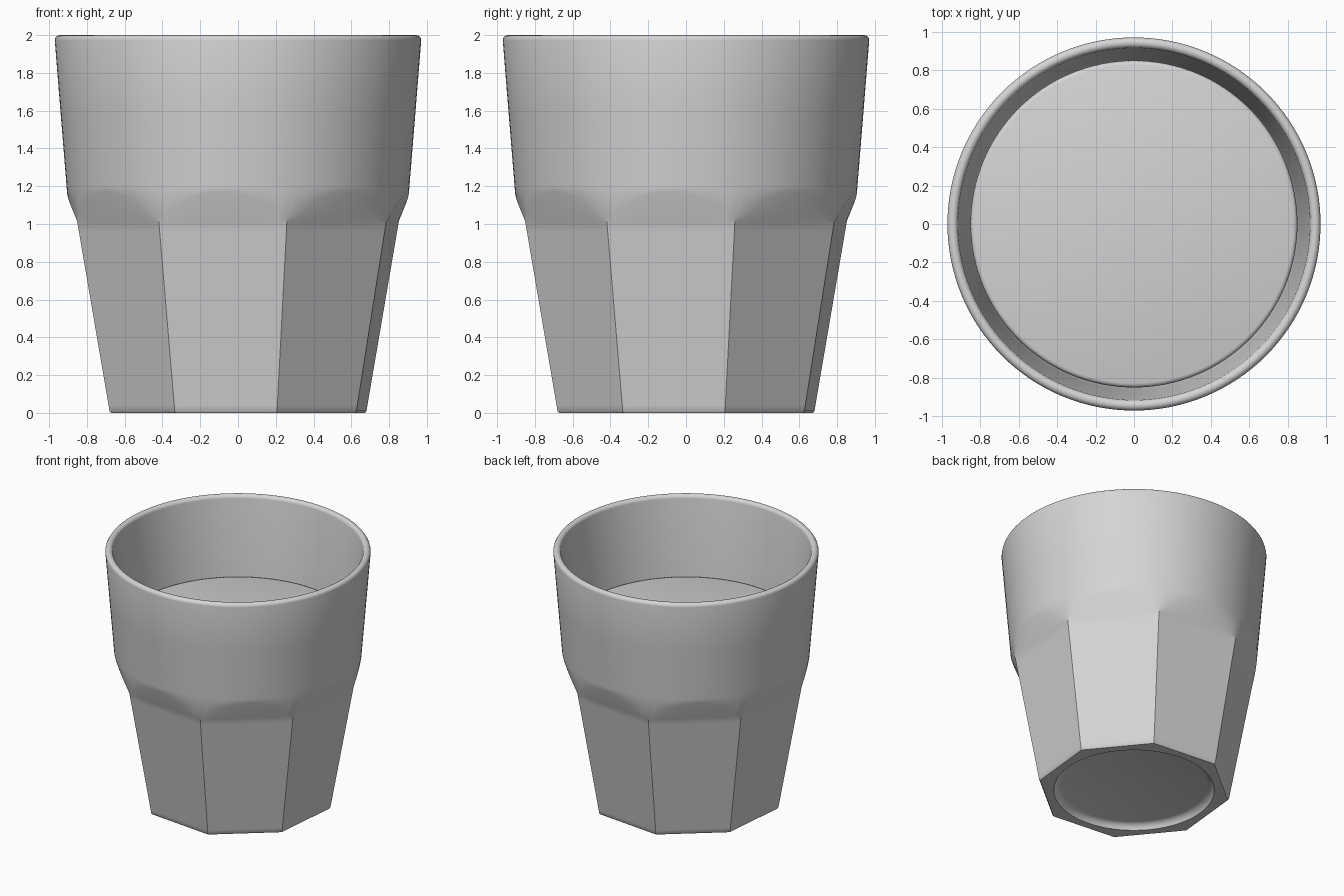
import bpy, bmesh, math

if "Cube" in bpy.data.objects:
    bpy.data.objects.remove(bpy.data.objects["Cube"])

SIDES, SUB = 8, 16
N = SIDES * SUB
TURN = math.radians(16.9)      # facet corners are turned off the axes
KNEE = 1.02                    # height where facets begin to curve outward

mat = bpy.data.materials.new("light grey")
mat.diffuse_color = (0.66, 0.66, 0.66, 1)
mat.use_nodes = True
mat.node_tree.nodes["Principled BSDF"].inputs["Base Color"].default_value = mat.diffuse_color


def cone(z):
    return 0.81 + 0.0813 * z


def facet(z):
    return 0.655 + 0.165 * z


def facet_top(d):
    # height where the outward-curving facet meets the round upper wall
    c, s = math.cos(d), 0.545
    return (0.81 * c - facet(KNEE) + s * KNEE) / (s - 0.0813 * c)


def flat(z, inset=0.0):
    return lambda d: ((facet(z) - inset) / math.cos(d), z)


def circle(r, z):
    return lambda d: (r, z)


def shoulder(d):
    z = facet_top(d)
    return cone(z), z


def loft(name, rows):
    # each row maps the angle from the facet middle to (radius, height)
    bm = bmesh.new()
    rings = []
    step = math.pi * 2 / SIDES
    for row in rows:
        ring = []
        for i in range(N):
            d = (i % SUB) / SUB * step - step / 2
            r, z = row(d)
            a = TURN + i / N * math.pi * 2
            ring.append(bm.verts.new((r * math.cos(a), r * math.sin(a), z)))
        rings.append(ring)
    for lo, hi in zip(rings, rings[1:]):
        for i in range(N):
            j = (i + 1) % N
            bm.faces.new((lo[i], lo[j], hi[j], hi[i]))
    bm.faces.new(rings[0][::-1])
    bm.faces.new(rings[-1])
    bmesh.ops.recalc_face_normals(bm, faces=bm.faces)
    me = bpy.data.meshes.new(name)
    bm.to_mesh(me)
    bm.free()
    ob = bpy.data.objects.new(name, me)
    bpy.context.collection.objects.link(ob)
    me.materials.append(mat)
    bpy.ops.object.select_all(action='DESELECT')
    ob.select_set(True)
    bpy.context.view_layer.objects.active = ob
    bpy.ops.object.shade_smooth_by_angle(angle=math.radians(32))
    return ob


# Rounded lip, from the outer wall over to the inner wall
lip = [circle(0.9425 + 0.0275 * math.cos(t * math.pi / 8),
              1.9725 + 0.0275 * math.sin(t * math.pi / 8)) for t in range(9)]

# Tumbler: recessed base, eight facets, round upper wall, lip, hollow inside
loft("tumbler", [
    circle(0.535, 0.045), circle(0.56, 0.038), circle(0.578, 0.02), circle(0.588, 0.0),
    flat(0.0, 0.006), flat(0.01), flat(0.04), flat(0.5), flat(0.96), flat(KNEE - 0.01),
    shoulder, circle(cone(1.2), 1.2), circle(cone(1.6), 1.6),
    *lip,
    circle(0.864, 1.38), circle(0.842, 1.18), circle(0.775, 1.0),
    circle(0.61, 0.18), circle(0.58, 0.14), circle(0.54, 0.13),
])

# Drink filling the tumbler, with a softened top edge
loft("drink", [
    circle(0.53, 0.14), circle(0.595, 0.18), circle(0.765, 1.0), circle(0.832, 1.18),
    circle(0.85, 1.355), circle(0.847, 1.368), circle(0.84, 1.376), circle(0.828, 1.38),
])
